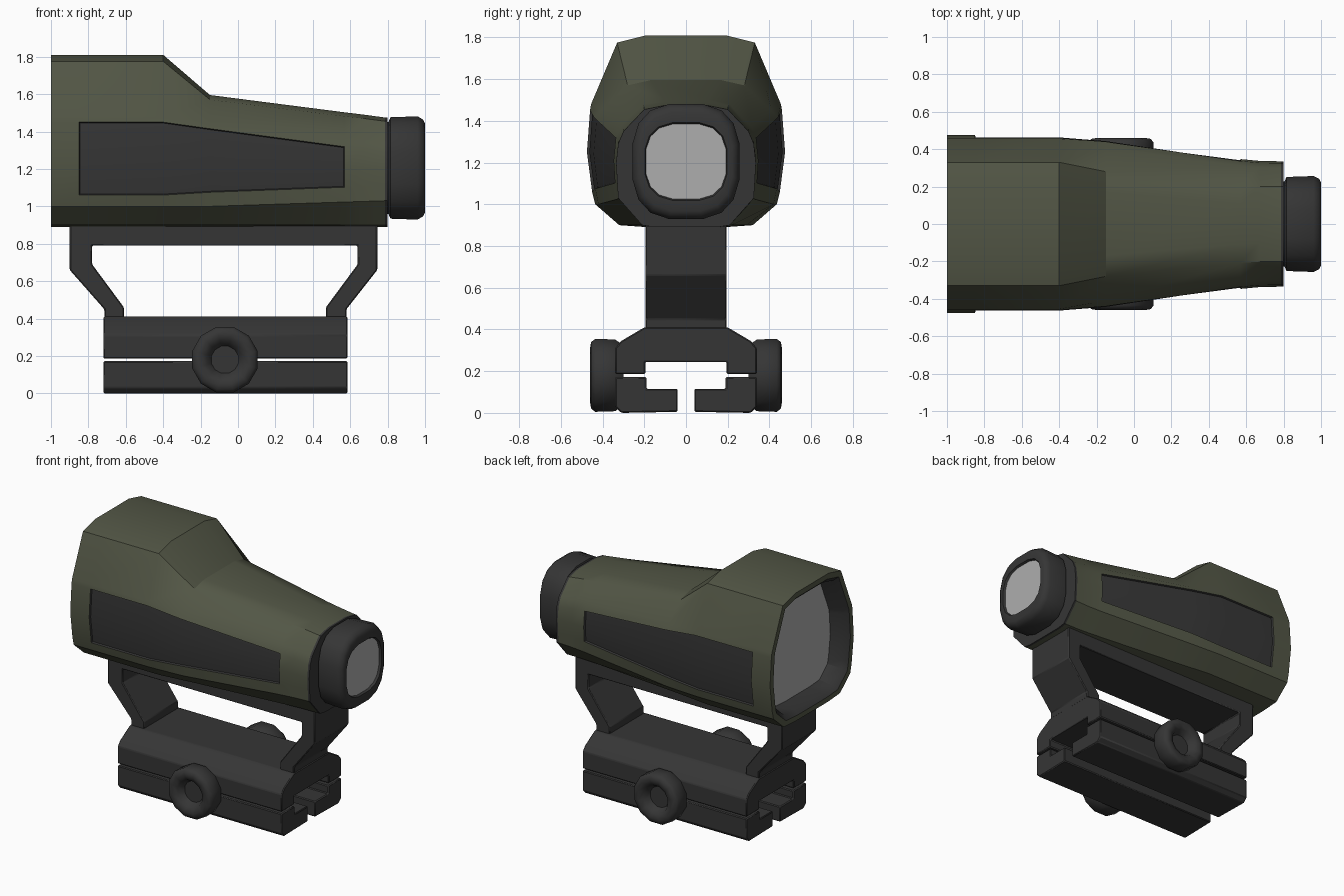
import bpy
import bmesh
import math

old = bpy.data.objects.get("Cube")
if old:
    bpy.data.objects.remove(old, do_unlink=True)


def make_material(name, color):
    mat = bpy.data.materials.new(name)
    mat.use_nodes = True
    mat.diffuse_color = (*color, 1)
    mat.node_tree.nodes["Principled BSDF"].inputs["Base Color"].default_value = (*color, 1)
    return mat


green = make_material("olive green", (0.085, 0.093, 0.06))
black = make_material("matte black", (0.036, 0.036, 0.036))
glass = make_material("grey glass", (0.42, 0.42, 0.42))
MATERIALS = [green, black, glass]
GREEN, BLACK, GLASS = range(3)


def loft(bm, rings, bands, start, end):
    """Skin a list of closed rings; returns the side faces of each band."""
    verts = [[bm.verts.new(p) for p in ring] for ring in rings]
    result = []
    for a, b, mat in zip(verts, verts[1:], bands):
        band = []
        for i in range(len(a)):
            j = (i + 1) % len(a)
            face = bm.faces.new((a[i], a[j], b[j], b[i]))
            face.material_index = mat
            band.append(face)
        result.append(band)
    bm.faces.new(verts[0][::-1]).material_index = start
    bm.faces.new(verts[-1]).material_index = end
    bmesh.ops.recalc_face_normals(bm, faces=bm.faces[:])
    return result


def finish(bm, name, angle=35, bevel=0):
    mesh = bpy.data.meshes.new(name)
    bm.to_mesh(mesh)
    bm.free()
    for mat in MATERIALS:
        mesh.materials.append(mat)
    obj = bpy.data.objects.new(name, mesh)
    bpy.context.collection.objects.link(obj)
    if bevel:
        mod = obj.modifiers.new("soft edges", "BEVEL")
        mod.width = bevel
        mod.segments = 1
    bpy.ops.object.select_all(action="DESELECT")
    obj.select_set(True)
    bpy.context.view_layer.objects.active = obj
    bpy.ops.object.shade_smooth_by_angle(angle=math.radians(angle))
    return obj


def prism(name, profile, axis, a, b, bevel=0.01):
    """Extrude a flat outline along x or y."""
    def place(t):
        return [(t, u, v) if axis == "x" else (u, t, v) for u, v in profile]
    bm = bmesh.new()
    loft(bm, [place(a), place(b)], [BLACK], BLACK, BLACK)
    return finish(bm, name, 30, bevel)


def mirrored(half):
    return half + [(-y, z) for y, z in reversed(half)]


# Housing: half sections from top centre down to the underside
hood = [(.19, 1.81), (.33, 1.775), (.455, 1.48), (.46, 1.45), (.475, 1.25),
        (.45, 1.06), (.435, 1.0), (.32, .9), (.18, .89)]
waist = [(.17, 1.595), (.28, 1.57), (.41, 1.45), (.44, 1.415), (.455, 1.24),
         (.435, 1.075), (.42, 1.0), (.29, .9), (.18, .89)]
tail = [(.1, 1.475), (.2, 1.455), (.3, 1.35), (.325, 1.29), (.335, 1.2),
        (.33, 1.11), (.325, 1.03), (.21, .9), (.15, .89)]


def blend(ty, tz):
    return [(a[0] + (b[0] - a[0]) * ty, a[1] + (b[1] - a[1]) * tz)
            for a, b in zip(waist, tail)]


def shrink(half, s, centre=1.34):
    return [(y * s, centre + (z - centre) * s) for y, z in half]


stations = [(-.88, shrink(hood, .8)), (-.97, shrink(hood, .86)), (-1, shrink(hood, .92)),
            (-1, hood), (-.85, hood), (-.4, hood), (-.15, waist),
            (.57, blend(.9, .77)), (.67, blend(.98, .87)), (.785, tail), (.8, tail)]
rings = [[(x, y, z) for y, z in mirrored(half)] for x, half in stations]
bm = bmesh.new()
bands = loft(bm, rings, [BLACK, BLACK] + [GREEN] * 7 + [BLACK], GLASS, BLACK)

# Recessed dark side panels
count = len(hood)
strips = [3, 4, 2 * count - 6, 2 * count - 5]
panel = [bands[b][i] for b in (4, 5, 6) for i in strips]
for face in panel:
    face.material_index = BLACK
bmesh.ops.inset_region(bm, faces=panel, thickness=0.004, depth=-0.012,
                       use_even_offset=True, use_boundary=True)
finish(bm, "housing", 32)

# Eyepiece: rounded-square rings around the optical axis
def rounded_ring(x, ry, rz, n=16, power=0.72):
    pts = []
    for i in range(n):
        a = math.tau * (i + .5) / n
        c, s = math.cos(a), math.sin(a)
        pts.append((x, ry * math.copysign(abs(c) ** power, c),
                    1.205 + rz * math.copysign(abs(s) ** power, s)))
    return pts


bm = bmesh.new()
profile = [(.78, .23, .25), (.805, .23, .25), (.815, .255, .275), (.96, .26, .28),
           (.99, .245, .262), (1, .225, .24), (1, .2, .19), (.985, .195, .183)]
loft(bm, [rounded_ring(*p) for p in profile], [BLACK] * 7, BLACK, GLASS)
finish(bm, "eyepiece", 40)

# Riser frame: top rail with two bent legs
frame = [(-.9, .9), (.745, .9), (.745, .66), (.58, .45), (.58, .38), (.47, .38),
         (.47, .46), (.64, .69), (.64, .79), (-.78, .79), (-.78, .69), (-.61, .46),
         (-.61, .38), (-.715, .38), (-.715, .45), (-.9, .66)]
prism("riser_frame", frame, "y", -.195, .195, 0.006)

# Base deck with sloping shoulders and hanging side walls
deck = [(.2, .41), (.31, .345), (.34, .31), (.34, .186), (.195, .186), (.195, .245)]
prism("base_deck", mirrored(deck), "x", -.72, .585, 0.006)

# Clamp jaws and knobs on both sides
jaw = [(.04, .005), (.04, .115), (.19, .115), (.19, .172), (.34, .172), (.34, .03), (.31, .0)]
knob = [(.15, .3), (.178, .34), (.181, .435), (.165, .455), (.135, .46),
        (.1, .445), (.075, .4)]
for side, label in ((1, "left"), (-1, "right")):
    prism(label + "_clamp_jaw", [(side * y, z) for y, z in jaw], "x", -.72, .585, 0.006)
    bm = bmesh.new()
    rings = []
    for r, y in knob:
        turn = [math.tau * (i + .5) / 12 for i in range(12)]
        rings.append([(-.07 + r * math.cos(a), side * y, .18 + r * math.sin(a)) for a in turn])
    loft(bm, rings, [BLACK] * len(knob), BLACK, BLACK)
    finish(bm, label + "_clamp_knob", 50)
